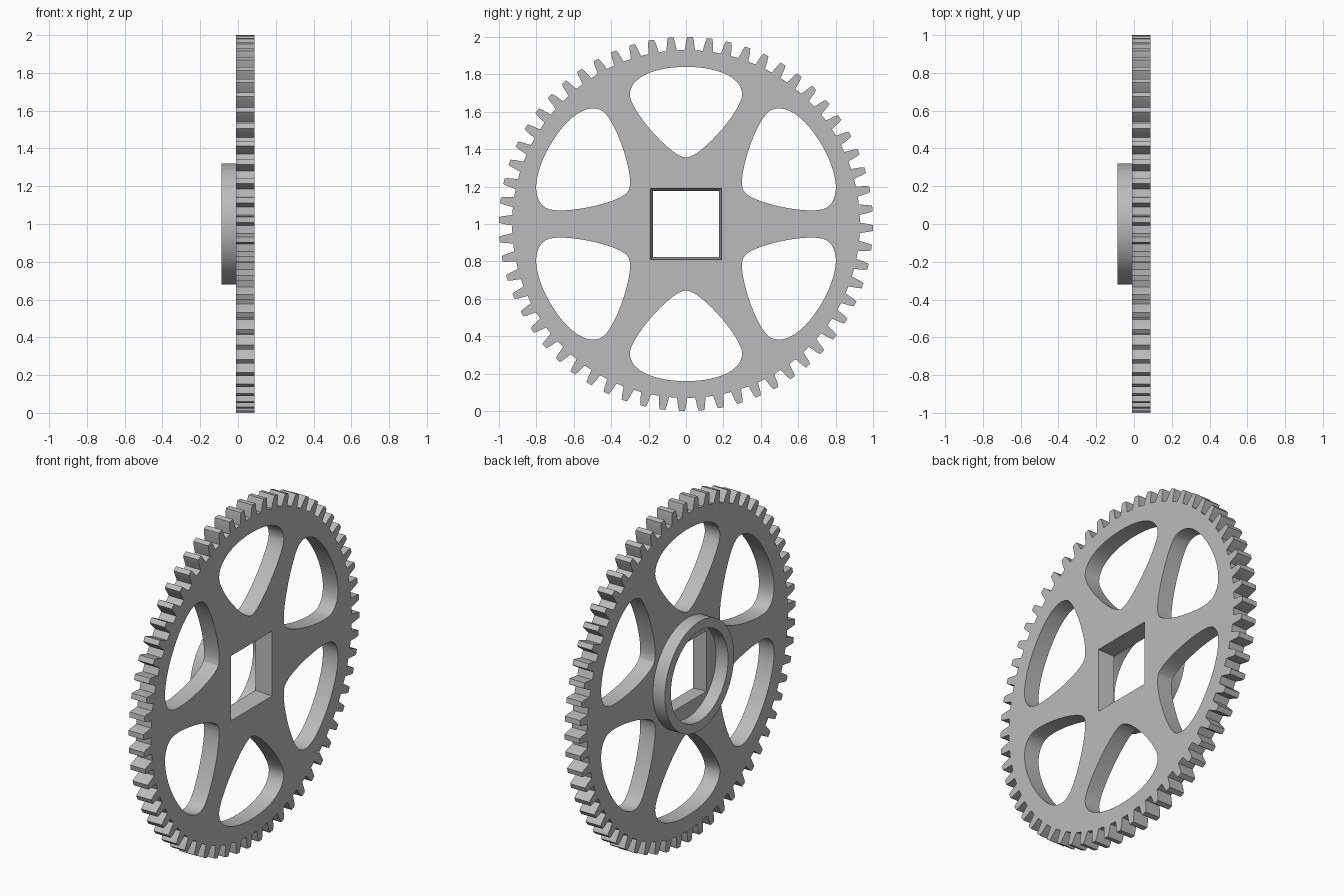
import bpy, bmesh, math
from mathutils import Vector
from mathutils.geometry import interpolate_bezier

TEETH, SPOKES = 60, 6
FRONT, BACK, HUB_BACK = 0.0875, -0.01, -0.0875
CENTRE = Vector((0, 0, 1))

cube = bpy.data.objects.get("Cube")
if cube:
    bpy.data.objects.remove(cube)

steel = bpy.data.materials.new("grey_metal")
steel.use_nodes = True
GREY = (0.5, 0.5, 0.5, 1)
steel.diffuse_color = GREY
steel.node_tree.nodes["Principled BSDF"].inputs["Base Color"].default_value = GREY


def polar(r, a):
    return r * math.cos(a), r * math.sin(a)


def add_loop(bm, points, x):
    verts = [bm.verts.new((x, p[0], p[1] + CENTRE.z)) for p in points]
    for a, b in zip(verts, verts[1:] + verts[:1]):
        bm.edges.new((a, b))
    return verts


def finish(name, bm):
    bmesh.ops.recalc_face_normals(bm, faces=bm.faces[:])
    mesh = bpy.data.meshes.new(name)
    bm.to_mesh(mesh)
    bm.free()
    mesh.materials.append(steel)
    obj = bpy.data.objects.new(name, mesh)
    bpy.context.collection.objects.link(obj)
    bpy.ops.object.select_all(action='DESELECT')
    obj.select_set(True)
    bpy.context.view_layer.objects.active = obj
    bpy.ops.object.shade_smooth_by_angle(angle=math.radians(20))


def extrude_outline(name, loops, x0, x1, taper_loop=None, taper=1.0):
    """Fill an outline with holes at x0 and extrude it to x1."""
    bm = bmesh.new()
    made = [add_loop(bm, points, x0) for points in loops]
    bmesh.ops.triangle_fill(bm, use_beauty=True, use_dissolve=False,
                            edges=bm.edges[:], normal=(1, 0, 0))
    bmesh.ops.extrude_face_region(bm, geom=bm.faces[:], use_keep_orig=True)
    moved = set(bm.verts) - {v for loop in made for v in loop}
    bmesh.ops.translate(bm, verts=list(moved), vec=(x1 - x0, 0, 0))
    if taper_loop is not None:
        for v in made[taper_loop]:
            v.co.yz = CENTRE.yz + (v.co.yz - CENTRE.yz) * taper
    finish(name, bm)


# Toothed rim: half angle and radius along each tooth flank
flank = [(0.030, 0.93), (0.025, 0.955), (0.021, 0.98), (0.015, 1.0)]
rim = []
for i in range(TEETH):
    mid = math.tau * i / TEETH - 0.022
    rim += [polar(r, mid - w) for w, r in flank]
    rim += [polar(r, mid + w) for w, r in reversed(flank)]

# Rounded triangular window, half drawn and then mirrored
tip, side, top = Vector((0, 0.355)), Vector((0.3, 0.69)), Vector((0, 0.84))
lower = interpolate_bezier(tip, Vector((0.08, 0.355)), Vector((0.3, 0.61)), side, 16)
upper = interpolate_bezier(side, Vector((0.3, 0.79)), Vector((0.16, 0.84)), top, 16)
half = [p.to_2d() for p in lower] + [p.to_2d() for p in upper[1:]]
window = half + [Vector((-p.x, p.y)) for p in half[-2:0:-1]]


def turned(points, a):
    c, s = math.cos(a), math.sin(a)
    return [(p.x * c - p.y * s, p.x * s + p.y * c) for p in points]


windows = [turned(window, math.tau * i / SPOKES) for i in range(SPOKES)]

# Square shaft hole, slightly narrower at the back
square = [polar(0.19 * math.sqrt(2), math.pi / 4 + i * math.pi / 2) for i in range(4)]
extrude_outline("gear_wheel", [rim, square] + windows, BACK, FRONT,
                taper_loop=1, taper=0.935)

# Hub collar on the back
circles = [[polar(r, math.tau * i / 96) for i in range(96)] for r in (0.32, 0.265)]
extrude_outline("hub_collar", circles, HUB_BACK, BACK)
